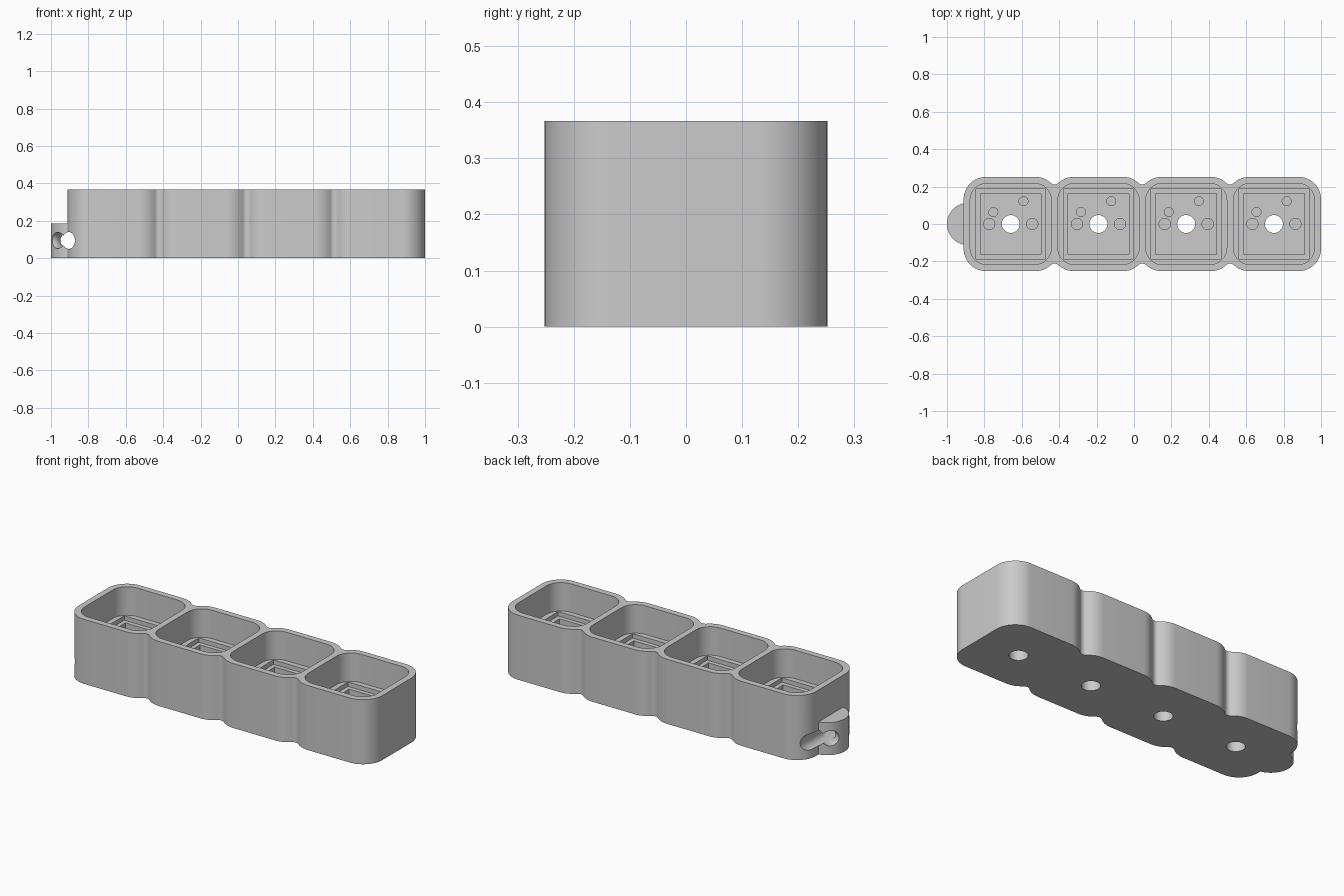
import bpy, bmesh, math
from mathutils import Matrix

if "Cube" in bpy.data.objects:
    bpy.data.objects.remove(bpy.data.objects["Cube"])

PITCH, HALF, R, RF = 0.469, 0.252, 0.12, 0.03
CELLS = [0.748 - PITCH * i for i in range(4)]
MID = sum(CELLS) / 4
TOP, SHELF, PLATE, FLOOR = 0.367, 0.205, 0.18, 0.085


def arc(cx, cy, r, a0, a1, n):
    return [(cx + r * math.cos(math.radians(a0 + (a1 - a0) * i / n)),
             cy + r * math.sin(math.radians(a0 + (a1 - a0) * i / n))) for i in range(n + 1)]


def circle(cx, cy, r, n=32):
    return arc(cx, cy, r, 0, 360, n)[:-1]


def square(cx, h, r=0.0):
    if not r:
        return [(cx + h, -h), (cx + h, h), (cx - h, h), (cx - h, -h)]
    pts = []
    for a, sx, sy in ((0, 1, 1), (90, -1, 1), (180, -1, -1), (270, 1, -1)):
        pts += arc(cx + sx * (h - r), sy * (h - r), r, a, a + 90, 10)
    return pts


def prisms(name, outlines, z0, z1):
    """One mesh of upright prisms, one for each outline."""
    bm = bmesh.new()
    for pts in outlines:
        low = [bm.verts.new((x, y, z0)) for x, y in pts]
        high = [bm.verts.new((x, y, z1)) for x, y in pts]
        bm.faces.new(low[::-1])
        bm.faces.new(high)
        for i in range(len(pts)):
            j = (i + 1) % len(pts)
            bm.faces.new((low[i], low[j], high[j], high[i]))
    mesh = bpy.data.meshes.new(name)
    bm.to_mesh(mesh)
    bm.free()
    ob = bpy.data.objects.new(name, mesh)
    bpy.context.collection.objects.link(ob)
    return ob


def boolean(target, tool, op='DIFFERENCE'):
    bpy.context.view_layer.objects.active = target
    mod = target.modifiers.new(tool.name, 'BOOLEAN')
    mod.operation, mod.object, mod.solver = op, tool, 'EXACT'
    bpy.ops.object.modifier_apply(modifier=mod.name)
    bpy.data.objects.remove(tool)


# Outer shell: four rounded cells blended by small fillets
c = HALF - R
dx = PITCH / 2 - c
t = math.degrees(math.asin(dx / (R + RF)))
yc = c + math.sqrt((R + RF) ** 2 - dx ** 2)
half = arc(CELLS[0] + c, c, R, 0, 90, 12)
for a, b in zip(CELLS, CELLS[1:]):
    half += arc(a - c, c, R, 90, 90 + t, 6)
    half += arc((a + b) / 2, yc, RF, -90 + t, -90 - t, 8)[1:-1]
    half += arc(b + c, c, R, 90 - t, 90, 6)
half += arc(CELLS[-1] - c, c, R, 90, 180, 12)
outline = half + [(2 * MID - x, -y) for x, y in half]
body = prisms("switch_holder", [outline], 0, TOP)

# Rounded lug for the key ring
boolean(body, prisms("ring_lug", [circle(-0.887, 0, 0.113, 48)], 0, 0.185), 'UNION')

# Keycap wells, switch flange recesses and switch pockets
boolean(body, prisms("keycap_well", [square(x, 0.217, 0.09) for x in CELLS], SHELF, TOP + 0.1))
boolean(body, prisms("flange_recess", [square(x, 0.187) for x in CELLS], PLATE, SHELF + 0.02))
boolean(body, prisms("switch_pocket", [square(x, 0.163) for x in CELLS], FLOOR, PLATE + 0.01))

# Blind pin holes and through centre holes
pins = [(-0.115, 0, 0.03), (0.115, 0, 0.03), (-0.093, 0.064, 0.024), (0.068, 0.122, 0.024)]
for i, (px, py, r) in enumerate(pins):
    boolean(body, prisms(f"pin_hole_{i}", [circle(x + px, py, r, 24) for x in CELLS], 0.012, FLOOR + 0.02))
boolean(body, prisms("centre_hole", [circle(x, 0, 0.048) for x in CELLS], -0.1, FLOOR + 0.02))

# Ring passage: a straight bore plus a curved channel around the lug's outer bar
bore = prisms("ring_bore", [circle(0, 0, 1)], -0.4, 0.4)
bore.data.transform(Matrix.Translation((-0.905, 0, 0.095)) @ Matrix.Rotation(math.pi / 2, 4, 'X')
                    @ Matrix.Diagonal((0.033, 0.045, 1, 1)))
boolean(body, bore)
bpy.ops.mesh.primitive_torus_add(location=(-0.992, 0, 0.095), major_radius=0.085, minor_radius=0.043,
                                 major_segments=48, minor_segments=24)
bpy.context.object.name = "ring_channel"
boolean(body, bpy.context.object)

# Smooth curved walls, crisp rims
bpy.ops.object.select_all(action='DESELECT')
body.select_set(True)
bpy.context.view_layer.objects.active = body
bpy.ops.object.shade_smooth_by_angle(angle=math.radians(30))
